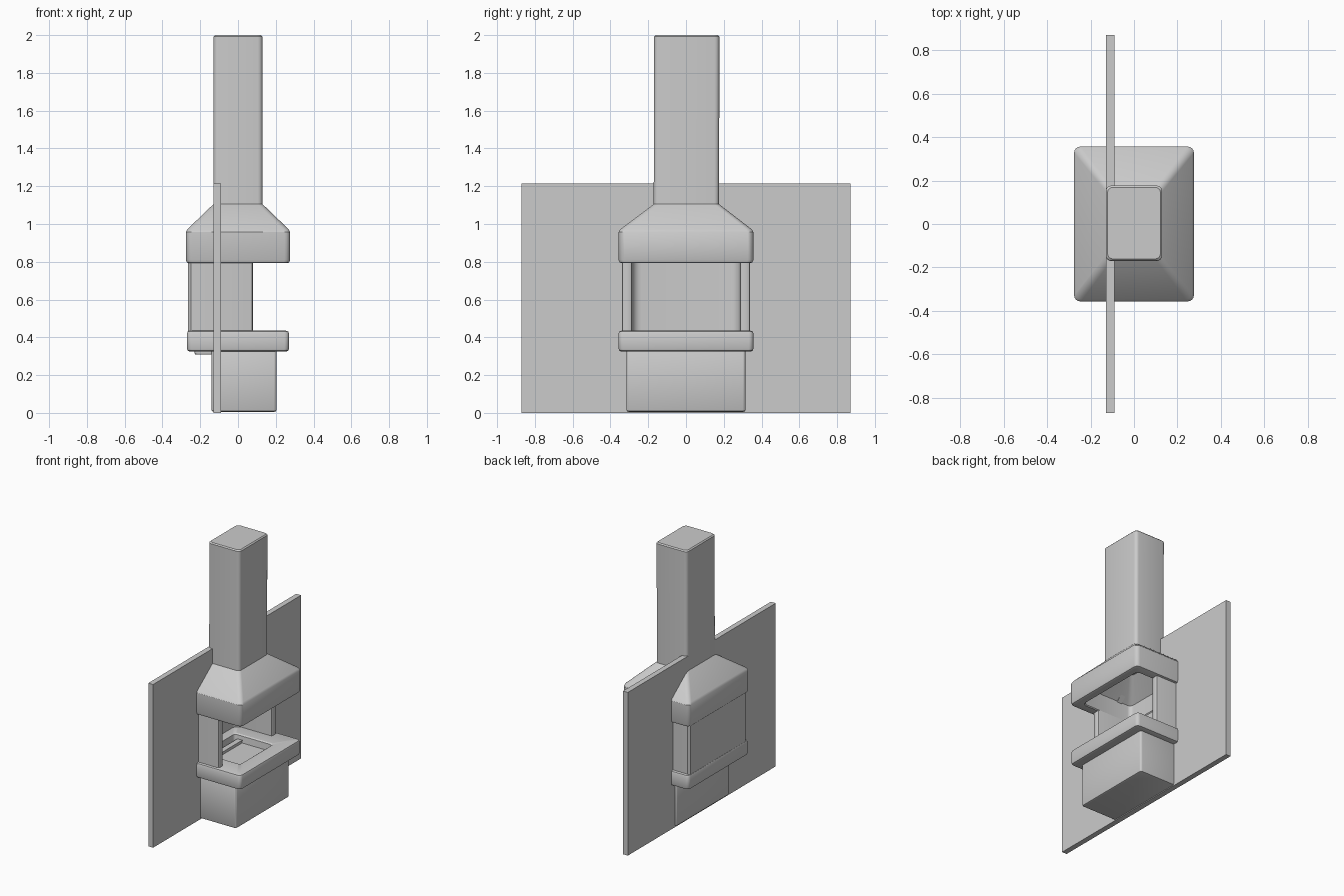
import bpy, bmesh, math

if "Cube" in bpy.data.objects:
    bpy.data.objects.remove(bpy.data.objects["Cube"])


def ring(hx, hy, z, r, cx=0.0, cy=0.0, n=4):
    """Rounded rectangle, counter-clockwise."""
    pts = []
    for i, (sx, sy) in enumerate([(1, 1), (-1, 1), (-1, -1), (1, -1)]):
        for k in range(n + 1):
            a = math.pi / 2 * (i + k / n)
            pts.append((cx + sx * (hx - r) + r * math.cos(a),
                        cy + sy * (hy - r) + r * math.sin(a), z))
    return pts


def finish(name, bm, angle=30):
    bmesh.ops.recalc_face_normals(bm, faces=bm.faces)
    me = bpy.data.meshes.new(name)
    bm.to_mesh(me)
    bm.free()
    ob = bpy.data.objects.new(name, me)
    bpy.context.collection.objects.link(ob)
    bpy.ops.object.select_all(action='DESELECT')
    ob.select_set(True)
    bpy.context.view_layer.objects.active = ob
    bpy.ops.object.shade_smooth_by_angle(angle=math.radians(angle))
    return ob


def loft(name, rings):
    """Skin a stack of matching outlines and cap both ends."""
    bm = bmesh.new()
    loops = [[bm.verts.new(p) for p in r] for r in rings]
    for a, b in zip(loops, loops[1:]):
        for i in range(len(a)):
            j = (i + 1) % len(a)
            bm.faces.new((a[i], a[j], b[j], b[i]))
    bm.faces.new(loops[0])
    bm.faces.new(loops[-1])
    return finish(name, bm)


def soft_block(name, hx, hy, z0, z1, r, b, cx=0.0, cy=0.0):
    """Block with rounded corners and softened top and bottom edges."""
    return loft(name, [ring(hx - b, hy - b, z0, r, cx, cy),
                       ring(hx - b * .3, hy - b * .3, z0 + b * .3, r, cx, cy),
                       ring(hx, hy, z0 + b, r, cx, cy),
                       ring(hx, hy, z1 - b, r, cx, cy),
                       ring(hx - b * .3, hy - b * .3, z1 - b * .3, r, cx, cy),
                       ring(hx - b, hy - b, z1, r, cx, cy)])


# Chimney flowing into the hollow hood
loft("chimney_hood", [
    ring(.122, .165, 2.0, .025, cy=.004),
    ring(.130, .173, 1.992, .025, cy=.004),
    ring(.130, .173, 1.105, .025, cy=.002),
    ring(.268, .348, .972, .03),
    ring(.276, .357, .957, .03),
    ring(.276, .357, .81, .03),
    ring(.271, .352, .797, .03),
    ring(.262, .343, .793, .03),
    ring(.215, .290, .793, .03),
    ring(.210, .285, .80, .03),
    ring(.210, .285, .93, .03),
    ring(.09, .13, 1.06, .025)])

# U-shaped firebox with rounded inside corners, open to the front
outer = [(.065, -.338), (-.25, -.338), (-.265, -.323)]
inner = []
for k in range(6):
    a = math.pi + math.pi / 2 * k / 5
    inner.append((-.165 + .05 * math.cos(a), -.235 + .05 * math.sin(a)))
half = inner + [(.065, -.285), (.075, -.288), (.08, -.298),
                (.08, -.325), (.075, -.335)] + outer
outline = half + [(x, -y) for x, y in reversed(half)]
loft("firebox", [[(x, y, z) for x, y in outline] for z in (.425, .80)])

# Hearth slab with a recessed pan in its top
loft("hearth_slab", [
    ring(.255, .342, .325, .025),
    ring(.266, .353, .329, .025),
    ring(.270, .357, .34, .025),
    ring(.270, .357, .42, .025),
    ring(.266, .353, .431, .025),
    ring(.255, .342, .435, .025),
    ring(.165, .20, .435, .02, cy=-.008),
    ring(.155, .19, .428, .02, cy=-.008),
    ring(.150, .185, .38, .02, cy=-.008)])

# Base and the small ledge under the slab
soft_block("base", .172, .315, .006, .335, .015, .01, cx=.032)
soft_block("rear_ledge", .08, .30, .308, .335, .02, .008, cx=-.15)

# Wall panel, notched where the firebox and hood pass through it
bm = bmesh.new()
prof = [(-.87, 0), (.87, 0), (.87, 1.215), (.15, 1.215), (.15, 1.06),
        (.288, .92), (.288, .40), (-.288, .40), (-.288, .92), (-.15, 1.06),
        (-.15, 1.215), (-.87, 1.215)]
face = bm.faces.new([bm.verts.new((-.13, y, z)) for y, z in prof])
res = bmesh.ops.extrude_face_region(bm, geom=[face])
bmesh.ops.translate(bm, vec=(.04, 0, 0),
                    verts=[v for v in res["geom"] if isinstance(v, bmesh.types.BMVert)])
finish("wall_panel", bm)
